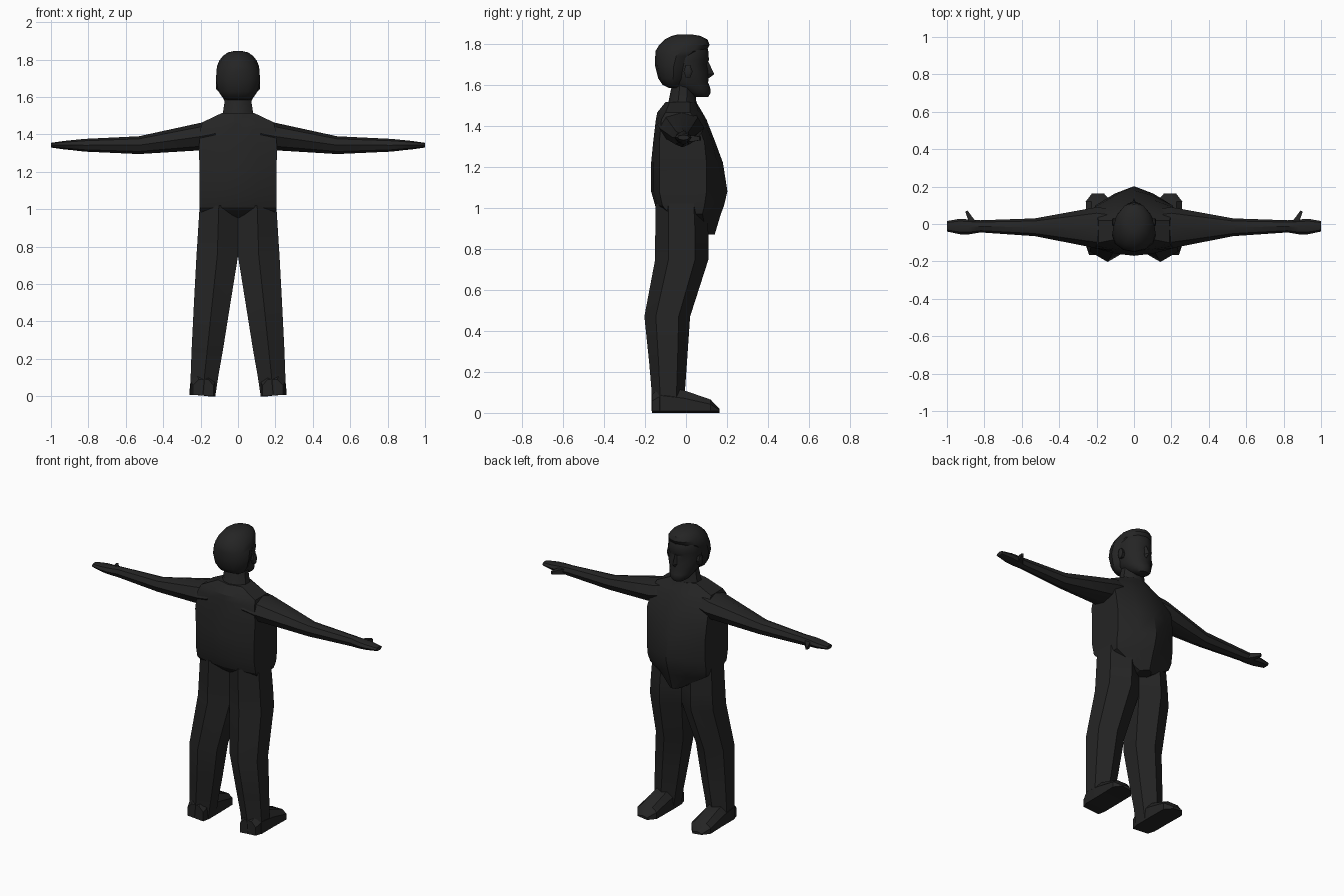
import bpy, bmesh, math
from mathutils import Vector

if "Cube" in bpy.data.objects:
    bpy.data.objects.remove(bpy.data.objects["Cube"])

dark = bpy.data.materials.new("near black")
dark.diffuse_color = (0.018, 0.018, 0.018, 1)
dark.use_nodes = True
dark.node_tree.nodes["Principled BSDF"].inputs["Base Color"].default_value = dark.diffuse_color


def loft(name, rings, mirror=False, angle=35):
    """Skin a list of equal-length rings and cap both ends."""
    bm = bmesh.new()
    vs = [[bm.verts.new(p) for p in r] for r in rings]
    n = len(rings[0])
    for a, b in zip(vs, vs[1:]):
        for i in range(n):
            j = (i + 1) % n
            bm.faces.new((a[i], a[j], b[j], b[i]))
    bm.faces.new(vs[0])
    bm.faces.new(vs[-1])
    if mirror:
        ret = bmesh.ops.duplicate(bm, geom=bm.verts[:] + bm.edges[:] + bm.faces[:])
        for g in ret["geom"]:
            if isinstance(g, bmesh.types.BMVert):
                g.co.x *= -1
    bmesh.ops.recalc_face_normals(bm, faces=bm.faces[:])
    me = bpy.data.meshes.new(name)
    bm.to_mesh(me)
    bm.free()
    me.materials.append(dark)
    ob = bpy.data.objects.new(name, me)
    bpy.context.collection.objects.link(ob)
    bpy.ops.object.select_all(action='DESELECT')
    ob.select_set(True)
    bpy.context.view_layer.objects.active = ob
    bpy.ops.object.shade_smooth_by_angle(angle=math.radians(angle))
    return ob


def z_ring(z, x0, x1, y0, y1, n=12, tilt=0.0):
    """Horizontal polygon filling the box x0..x1, y0..y1, with ridges fore and aft."""
    c = [math.cos(math.pi / 2 + math.tau * i / n) for i in range(n)]
    s = [math.sin(math.pi / 2 + math.tau * i / n) for i in range(n)]
    m = max(c)
    return [((x0 + x1) / 2 + (x1 - x0) / 2 * a / m, (y0 + y1) / 2 + (y1 - y0) / 2 * b, z + tilt * b)
            for a, b in zip(c, s)]


def x_ring(x, y0, y1, z0, z1, n=8):
    """Upright polygon across an arm."""
    return [(x, (y0 + y1) / 2 + (y1 - y0) / 2 * math.cos(math.tau * i / n),
             (z0 + z1) / 2 + (z1 - z0) / 2 * math.sin(math.tau * i / n)) for i in range(n)]


def torso_ring(z, w, yb, sb, sf, yf):
    """Torso slice: flat back, straight sides, front coming to a ridge."""
    half = [(w * .5, yb + .012), (w, sb), (w, sf), (w * .5, (sf + yf) / 2 + .012)]
    pts = [(0, yb)] + half + [(0, yf)] + [(-x, y) for x, y in reversed(half)]
    return [(x, y, z) for x, y in pts]


# torso and neck
loft("torso", [torso_ring(*r) for r in [
    (.87, .04, .02, .04, .10, .14),
    (.97, .195, -.11, -.08, .08, .17),
    (1.01, .205, -.15, -.115, .09, .185),
    (1.08, .205, -.17, -.13, .10, .202),
    (1.22, .205, -.17, -.13, .10, .18),
    (1.32, .21, -.16, -.13, .09, .143),
    (1.43, .20, -.147, -.12, .05, .10),
    (1.465, .19, -.14, -.10, .02, .08),
    (1.515, .085, -.10, -.08, .02, .05)]], angle=25)
loft("neck", [z_ring(1.49, -.09, .09, -.10, .06, 10),
              z_ring(1.52, -.08, .08, -.085, .05, 10),
              z_ring(1.64, -.062, .062, -.06, .04, 10)])

# arms and hands
loft("arms", [x_ring(*r) for r in [
    (.12, -.14, .08, 1.33, 1.48), (.20, -.13, .09, 1.315, 1.462),
    (.53, -.065, .03, 1.295, 1.39), (.82, -.045, .02, 1.308, 1.376),
    (.88, -.055, .024, 1.315, 1.37), (.93, -.055, .028, 1.32, 1.365),
    (1.0, -.04, .016, 1.33, 1.355)]], True)
loft("thumbs", [[(x - w, y, 1.338 - h), (x + w, y - .006, 1.338 - h),
                 (x + w, y - .006, 1.338 + h), (x - w, y, 1.338 + h)]
                for x, y, w, h in [(.855, .0, .02, .018), (.88, .042, .012, .014),
                                   (.896, .072, .006, .009)]], True)

# trouser legs
loft("legs", [z_ring(z, x0, x1, y0, y1, 6) for z, x0, x1, y0, y1 in [
    (.01, .12, .255, -.168, -.005), (.11, .105, .253, -.168, -.005),
    (.25, .08, .248, -.18, .005), (.47, .045, .237, -.203, .02),
    (.75, .0, .222, -.15, .11), (.86, .0, .215, -.15, .11),
    (1.02, .0, .205, -.148, .10)]], True)

# feet: slices running from heel to toe
loft("feet", [[(x0, y, 0), (x1, y, .008), (x1, y, h * .65),
               (x1 - .03, y, h), (x0 + .03, y, h), (x0, y, h * .65)]
              for y, x0, x1, h in [(-.165, .13, .24, .09), (-.12, .12, .255, .13),
                                   (-.01, .12, .255, .11), (.12, .122, .258, .065),
                                   (.163, .16, .225, .02)]], True)

# head with face and chin
loft("head", [z_ring(z, -w, w, a, b) for z, w, a, b in [
    (1.54, .035, .04, .108), (1.56, .06, -.01, .12), (1.585, .075, -.06, .118),
    (1.61, .088, -.09, .108), (1.66, .10, -.11, .112), (1.70, .102, -.12, .102),
    (1.72, .102, -.12, .112), (1.77, .10, -.12, .108), (1.82, .07, -.09, .08)]])
loft("nose", [[(-w, .09, z), (w, .09, z), (0, y, z)]
              for z, w, y in [(1.632, .014, .112), (1.652, .022, .138), (1.71, .010, .11)]])

# hair cap, falling behind the ears and over the brow
loft("hair", [z_ring(z, -w, w, a, b) for z, w, a, b in [
    (1.585, .06, -.085, -.02), (1.60, .085, -.115, -.01), (1.63, .105, -.135, .01),
    (1.69, .118, -.15, .03), (1.74, .115, -.15, .055), (1.765, .112, -.148, .10),
    (1.795, .10, -.13, .115), (1.82, .08, -.105, .105), (1.838, .055, -.07, .07),
    (1.845, .025, -.04, .03)]])
# ears
loft("ears", [[(x, .01 + .022 * math.cos(t * math.tau / 6) * k,
                1.665 + .035 * math.sin(t * math.tau / 6) * k) for t in range(6)]
              for x, k in [(.085, .8), (.112, 1), (.118, .6)]], True)
